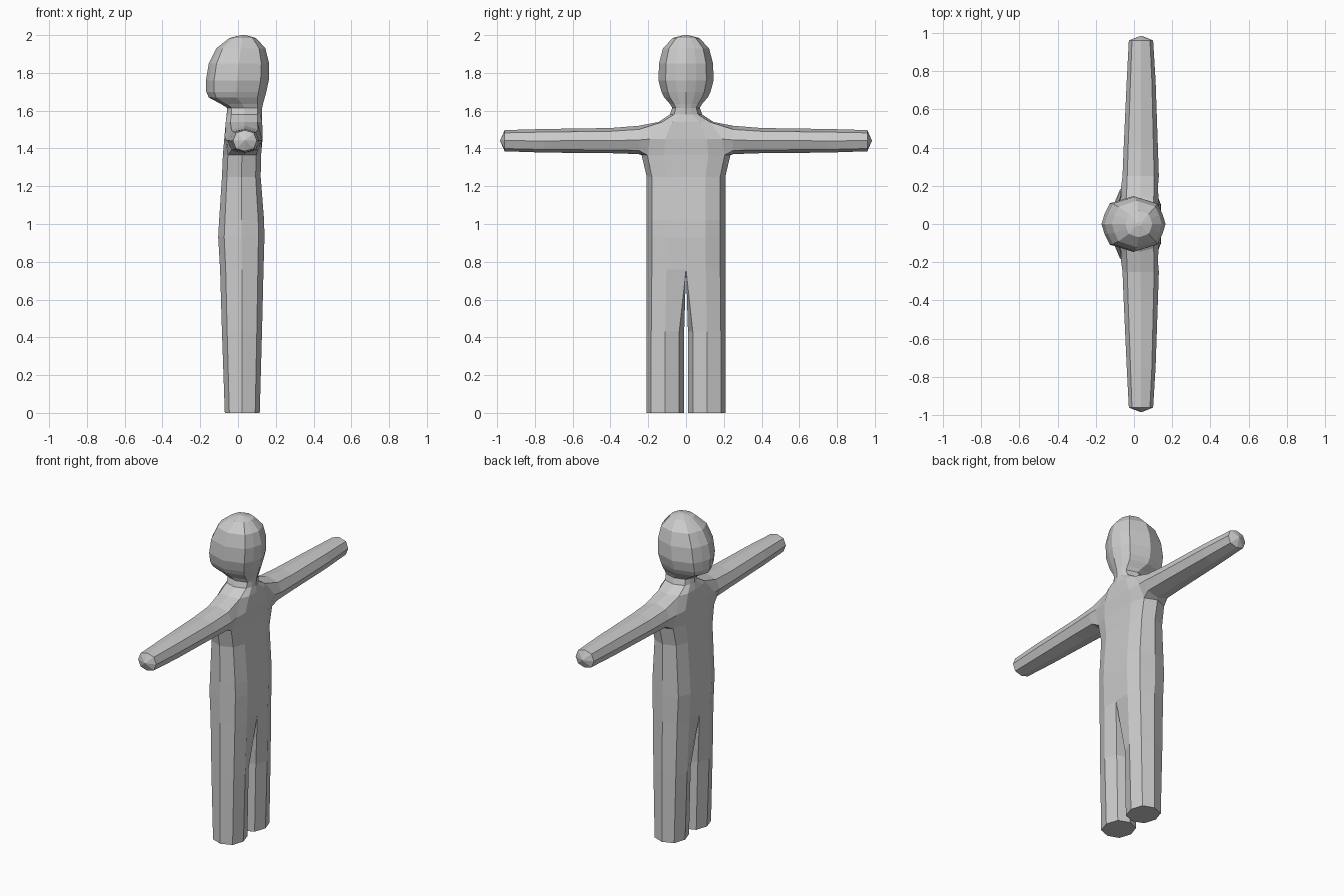
import bpy, bmesh

if "Cube" in bpy.data.objects:
    bpy.data.objects.remove(bpy.data.objects["Cube"], do_unlink=True)

skin = bpy.data.materials.new("plain_grey")
skin.use_nodes = True
grey = (0.6, 0.6, 0.6, 1)
skin.diffuse_color = grey
skin.node_tree.nodes["Principled BSDF"].inputs["Base Color"].default_value = grey

bm = bmesh.new()
D = 0.74   # corner ratio of a rounded eight-sided section


def bridge(a, b, skip=()):
    """Join two eight-point rings with quads, leaving out the centre plane."""
    for i in range(8):
        j = (i + 1) % 8
        quad = (a[i], a[j], b[j], b[i])
        if i not in skip and any(v.co.y > 1e-6 for v in quad):
            bm.faces.new(quad)


def half_ring(z, back, front, y_in, y_out, kind):
    """Section of the left half: inner front, round the outside, inner back."""
    mid, half = (y_in + y_out) / 2, (y_out - y_in) / 2
    cx, r = (back + front) / 2, (front - back) / 2
    y_edge, y_diag = y_in, mid + D * half
    f_in, f_mid, f_diag = 1, 1, D
    if kind == "leg":
        y_edge, f_in = mid - D * half, D
    elif kind == "arm_root":
        f_diag = 0.95
    elif kind == "head":
        mid, y_diag, f_mid = D * y_out / 2, D * y_out, 0.9
    pts = [(f_in, y_edge), (f_mid, mid), (f_diag, y_diag), (0, y_out),
           (-f_diag, y_diag), (-f_mid, mid), (-f_in, y_edge), (0, y_in)]
    return [bm.verts.new((cx + f * r, y, z)) for f, y in pts]


# Leg, torso, neck and head: height, back, front, inner, outer, section
body = [
    (0.00, -0.07, 0.115, 0.01, 0.21, "leg"),
    (0.43, -0.085, 0.127, 0.01, 0.21, "leg"),
    (0.76, -0.095, 0.135, 0, 0.208, "torso"),
    (0.93, -0.105, 0.14, 0, 0.208, "torso"),
    (1.02, -0.10, 0.138, 0, 0.208, "torso"),
    (1.25, -0.085, 0.12, 0, 0.208, "torso"),
    (1.365, -0.08, 0.122, 0, 0.235, "torso"),
    (1.45, -0.073, 0.13, 0, 0.22, "arm_root"),
    (1.54, -0.065, 0.128, 0, 0.145, "torso"),
    (1.58, -0.06, 0.126, 0, 0.085, "head"),
    (1.615, -0.058, 0.128, 0, 0.073, "head"),
    (1.635, -0.09, 0.132, 0, 0.085, "head"),
    (1.67, -0.155, 0.142, 0, 0.115, "head"),
    (1.70, -0.168, 0.15, 0, 0.13, "head"),
    (1.76, -0.17, 0.163, 0, 0.146, "head"),
    (1.85, -0.155, 0.165, 0, 0.143, "head"),
    (1.93, -0.115, 0.145, 0, 0.122, "head"),
    (1.985, -0.045, 0.095, 0, 0.07, "head"),
    (2.00, 0.015, 0.04, 0, 0.01, "head"),
]
rings = [half_ring(*row) for row in body]
root = [row[-1] for row in body].index("arm_root")
for k in range(len(rings) - 1):
    bridge(rings[k], rings[k + 1], skip=(2, 3) if k in (root - 1, root) else ())
bm.faces.new(rings[0][::-1])   # sole
bm.faces.new(rings[-1])        # crown

# Arm grown out of the opening left at the shoulder
low, middle, top = rings[root - 1:root + 2]
loop = [low[2], low[3], low[4], middle[4], top[4], top[3], top[2], middle[2]]
around = [(D, -D), (0, -1), (-D, -D), (-1, 0), (-D, D), (0, 1), (D, D), (1, 0)]
arm = [
    (0.25, -0.06, 0.13, 1.37, 1.52),
    (0.40, -0.054, 0.125, 1.375, 1.508),
    (0.75, -0.038, 0.113, 1.378, 1.503),
    (0.96, -0.027, 0.10, 1.385, 1.497),
]
for y, x0, x1, z0, z1 in arm:
    ring = [bm.verts.new(((x0 + x1) / 2 + u * (x1 - x0) / 2, y,
                          (z0 + z1) / 2 + w * (z1 - z0) / 2)) for u, w in around]
    bridge(loop, ring)
    loop = ring
tip = bm.verts.new((0.037, 0.985, 1.441))
for i in range(8):
    bm.faces.new((loop[i], loop[(i + 1) % 8], tip))

bmesh.ops.delete(bm, geom=[v for v in bm.verts if not v.link_faces], context="VERTS")
mesh = bpy.data.meshes.new("figure_body")
bm.to_mesh(mesh)
bm.free()
mesh.materials.append(skin)
figure = bpy.data.objects.new("figure_body", mesh)
bpy.context.collection.objects.link(figure)

# Mirror into the other half
mirror = figure.modifiers.new("mirror_half", "MIRROR")
mirror.use_axis = (False, True, False)
mirror.use_clip = True
mirror.merge_threshold = 0.0005
